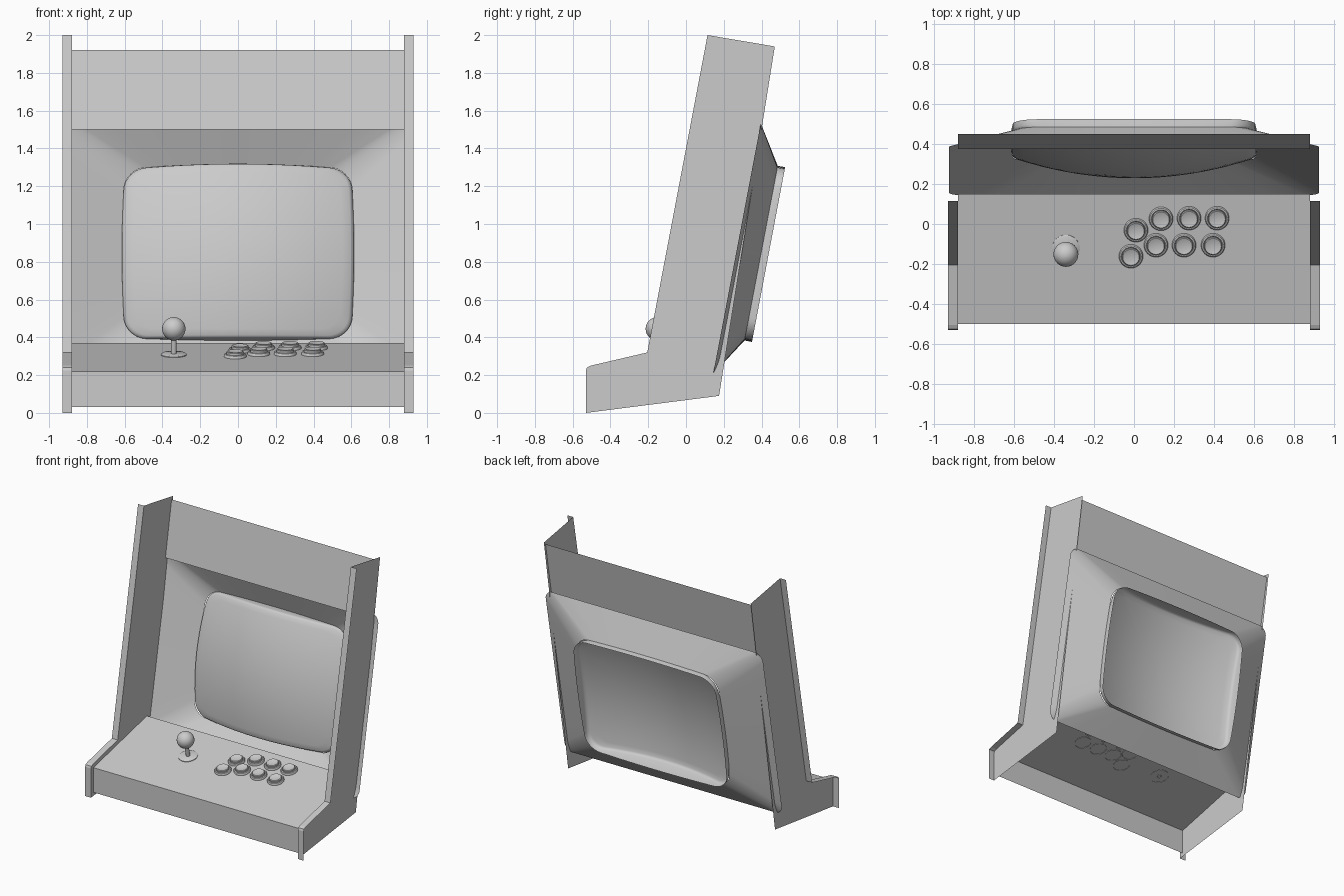
import bpy, math
from mathutils import Matrix, Vector

if "Cube" in bpy.data.objects:
    bpy.data.objects.remove(bpy.data.objects["Cube"])


def mesh_object(name, verts, faces, smooth=None):
    me = bpy.data.meshes.new(name)
    me.from_pydata(verts, [], faces)
    me.update()
    ob = bpy.data.objects.new(name, me)
    bpy.context.collection.objects.link(ob)
    if smooth:
        bpy.ops.object.select_all(action='DESELECT')
        ob.select_set(True)
        bpy.context.view_layer.objects.active = ob
        bpy.ops.object.shade_smooth_by_angle(angle=math.radians(smooth))
    return ob


def strip(name, path, x0, x1):
    """Sheet swept across x along a (y, z) path."""
    verts = [(x, y, z) for y, z in path for x in (x0, x1)]
    faces = [(2*i, 2*i+1, 2*i+3, 2*i+2) for i in range(len(path) - 1)]
    return mesh_object(name, verts, faces)


def loft(name, rings, cap=False, smooth=35):
    n = len(rings[0])
    verts = [p for r in rings for p in r]
    faces = [(k*n+i, k*n+(i+1) % n, (k+1)*n+(i+1) % n, (k+1)*n+i)
             for k in range(len(rings) - 1) for i in range(n)]
    if cap:
        faces.append(tuple(range(len(verts) - n, len(verts))))
    return mesh_object(name, verts, faces, smooth)


def lathe(name, profile, matrix, n=32):
    rings = [[(r*math.cos(2*math.pi*i/n), r*math.sin(2*math.pi*i/n), z)
              for i in range(n)] for r, z in profile]
    ob = loft(name, rings, cap=True)
    ob.matrix_world = matrix
    return ob


def rounded_rect(hw, hh, r, bulge=0.0, nc=8, ns=10):
    """Counter-clockwise rounded rectangle with optionally bowed sides."""
    corners = []
    for q, (sx, sy) in enumerate([(1, 1), (-1, 1), (-1, -1), (1, -1)]):
        for i in range(nc + 1):
            a = math.pi/2*(q + i/nc)
            corners.append(Vector((sx*(hw-r) + r*math.cos(a), sy*(hh-r) + r*math.sin(a))))
    pts = []
    for i, p in enumerate(corners):
        pts.append(p)
        if i % (nc + 1) == nc:
            q = corners[(i + 1) % len(corners)]
            pts += [p.lerp(q, j/ns) for j in range(1, ns)]
    return [(p.x*(1 + bulge*(1 - (p.y/hh)**2)), p.y*(1 + bulge*(1 - (p.x/hw)**2)))
            for p in pts]


# Side panels: thin sheets with an outward trim along the front edge
front_edge = [(-.53, 0), (-.53, .225), (-.525, .24), (-.505, .25), (-.205, .32), (.114, 2)]
outline = front_edge + [(.47, 1.94), (.175, .09)]
for side, s in (("left", -1), ("right", 1)):
    mesh_object(side + "_side_panel", [(s*.88, y, z) for y, z in outline],
                [tuple(range(len(outline)))])
    strip(side + "_edge_trim", front_edge, s*.88, s*.93)

# Control panel and top sign board
strip("control_panel", [(-.5, .03), (-.5, .22), (.15, .37)], -.88, .88)
strip("sign_board", [(.375, 1.5), (.45, 1.92)], -.88, .88)

# Screen surround, leaning back
lean = Matrix.Translation((0, .27, .87)) @ Matrix.Rotation(math.radians(79.25), 4, 'X')
outer = rounded_rect(.925, .676, .07)
inner = rounded_rect(.597, .457, .11, .03)
bezel = loft("screen_bezel", [[(x, y, 0) for x, y in outer],
                              [(x, y, -.13) for x, y in inner]])
bezel.matrix_world = lean


# Domed screen glass with a skirt behind it
def dome_ring(s, drop=0.0):
    return [(x*s, y*s, -.13 + max(.005, .14 - .28*s*s*(x*x + y*y)) - drop) for x, y in inner]


rings = [[(x, y, -.17) for x, y in inner], dome_ring(1, .018), dome_ring(.99, .005)]
rings += [dome_ring(s) for s in (.97, .9, .8, .7, .6, .5, .4, .3, .2, .1, .02)]
glass = loft("screen_glass", rings, cap=True, smooth=50)
glass.matrix_world = lean

# Controls sit square to the sloping control panel
slope = math.atan2(.15, .65)


def on_panel(x, y):
    return (Matrix.Translation((x, y, .22 + (y + .5)*.15/.65))
            @ Matrix.Rotation(slope, 4, 'X'))


# Joystick
stick = on_panel(-.34, -.12)
lathe("joystick_washer", [(.068, -.002), (.068, .004), (.062, .008), (.001, .008)], stick)
lathe("joystick_shaft", [(.015, -.004), (.015, .1)], stick, 20)
ball = [(max(.0005, .062*math.sin(math.pi*i/16)), .141 - .062*math.cos(math.pi*i/16))
        for i in range(17)]
lathe("joystick_ball", ball, stick)

# Buttons: collar with a slightly dished plunger
button = [(.06, -.003), (.06, .008), (.056, .014), (.049, .016), (.045, .012),
          (.045, .026), (.041, .03), (.03, .027), (.015, .025), (.001, .0245)]
spots = [(.01, -.03), (.135, .027), (.275, .03), (.415, .03),
         (-.015, -.16), (.11, -.105), (.25, -.105), (.395, -.105)]
for i, (x, y) in enumerate(spots):
    lathe("button_%d" % (i + 1), button, on_panel(x, y))
